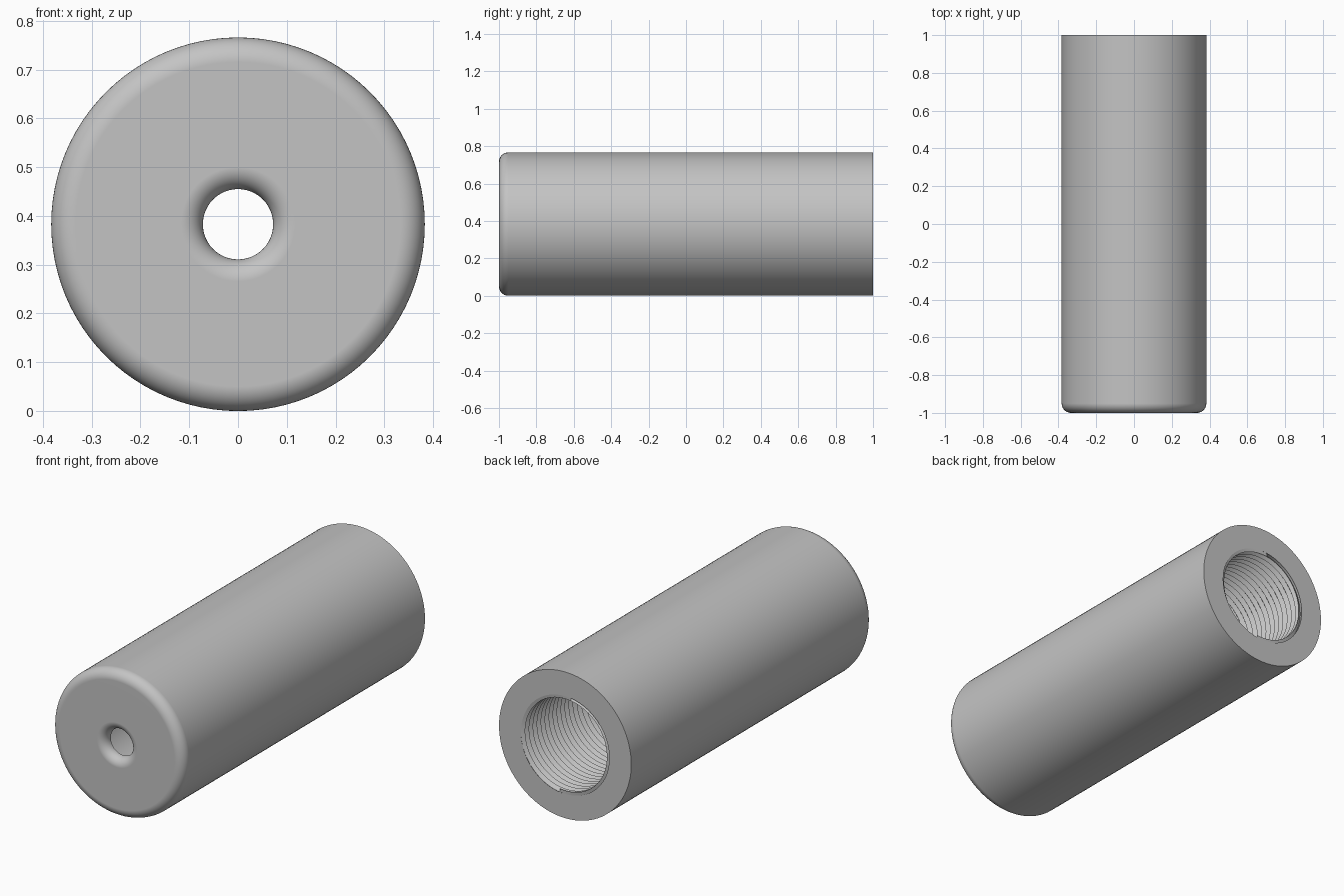
import bpy
import bmesh
from math import cos, sin, tau, pi, radians

cube = bpy.data.objects.get("Cube")
if cube:
    bpy.data.objects.remove(cube, do_unlink=True)

SEGMENTS = 96
OUTER, HOLE, RIM = 0.383, 0.072, 0.256      # main radii
CREST, ROOT, POCKET = 0.24, 0.258, 0.262    # thread radii
FRONT, BACK, WALL = -1.0, 1.0, -0.95        # positions along y
THREAD_START, THREAD_END, PITCH = -0.2, 0.997, 0.033

# Colour
grey = bpy.data.materials.new("plain_grey")
grey.use_nodes = True
colour = (0.55, 0.55, 0.55, 1)
grey.diffuse_color = colour
grey.node_tree.nodes["Principled BSDF"].inputs["Base Color"].default_value = colour


def around(radius, y, angle):
    """Point at an angle around the lengthwise axis."""
    return (radius * cos(angle), y, OUTER + radius * sin(angle))


def arc(radius, y, size, start, end, steps=10):
    """Rounded corner of a profile, as (radius, y) pairs."""
    angles = [start + (end - start) * i / steps for i in range(steps + 1)]
    return [(radius + size * cos(a), y + size * sin(a)) for a in angles]


def finish(bm, name):
    mesh = bpy.data.meshes.new(name)
    bm.to_mesh(mesh)
    bm.free()
    mesh.materials.append(grey)
    obj = bpy.data.objects.new(name, mesh)
    bpy.context.collection.objects.link(obj)
    bpy.ops.object.select_all(action="DESELECT")
    obj.select_set(True)
    bpy.context.view_layer.objects.active = obj
    bpy.ops.object.shade_smooth_by_angle(angle=radians(30))
    return obj


# Body: closed profile turned around the lengthwise axis
edge = 0.05
lip = 0.045
profile = [(HOLE, WALL)]
profile += arc(HOLE + lip, FRONT + lip, lip, pi, 1.5 * pi)
profile += arc(OUTER - edge, FRONT + edge, edge, 1.5 * pi, tau)
profile += [(OUTER, BACK), (RIM, BACK), (POCKET, 0.995), (POCKET, THREAD_START),
            (CREST, THREAD_START), (CREST, WALL)]

bm = bmesh.new()
rings = [[bm.verts.new(around(r, y, tau * i / SEGMENTS)) for r, y in profile]
         for i in range(SEGMENTS)]
for i, ring in enumerate(rings):
    following = rings[(i + 1) % SEGMENTS]
    for k in range(len(profile)):
        n = (k + 1) % len(profile)
        bm.faces.new((ring[k], following[k], following[n], ring[n]))
bmesh.ops.recalc_face_normals(bm, faces=bm.faces)
body = finish(bm, "tube_body")
weighted = body.modifiers.new("even_shading", "WEIGHTED_NORMAL")
weighted.keep_sharp = True

# Internal thread: zigzag rows climbing one pitch per turn, trimmed at both ends
rows = int((THREAD_END - THREAD_START) / PITCH * 2) + 5
bm = bmesh.new()
columns = []
for i in range(SEGMENTS + 1):
    turn = i / SEGMENTS
    column = []
    for k in range(rows):
        y = THREAD_START + PITCH * (k / 2 + turn - 1)
        y = min(max(y, THREAD_START), THREAD_END)
        column.append(bm.verts.new(around(ROOT if k % 2 else CREST, y, tau * turn)))
    columns.append(column)
for a, b in zip(columns, columns[1:]):
    for k in range(rows - 1):
        corners = (a[k], b[k], b[k + 1], a[k + 1])
        heights = [v.co.y for v in corners]
        if max(heights) - min(heights) > 0.0001:
            bm.faces.new(corners)
bmesh.ops.delete(bm, geom=[v for v in bm.verts if not v.link_faces], context="VERTS")
bmesh.ops.remove_doubles(bm, verts=bm.verts, dist=0.00005)
finish(bm, "internal_thread")
